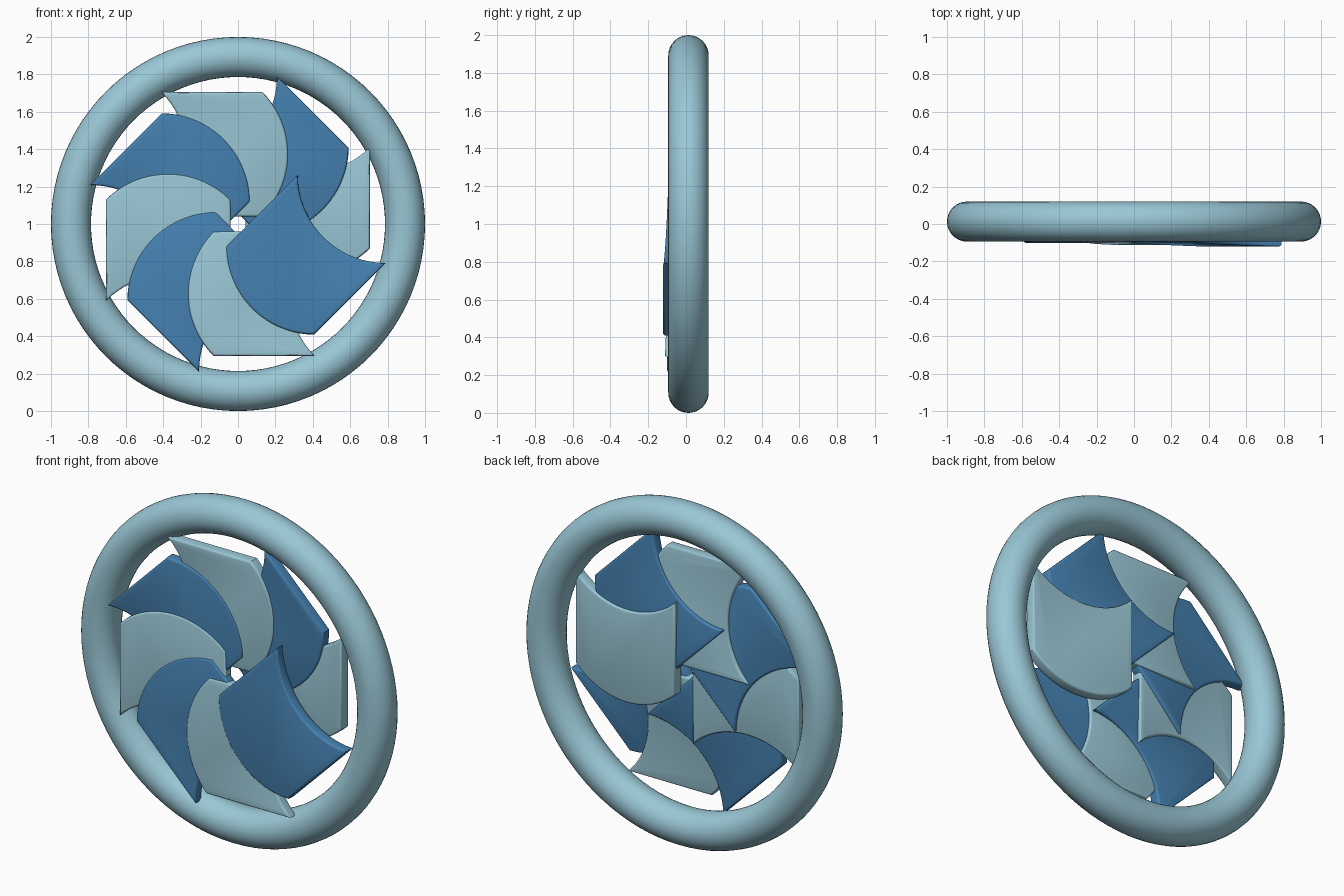
import bpy, bmesh
from math import radians, sqrt
from mathutils import Matrix

if "Cube" in bpy.data.objects:
    bpy.data.objects.remove(bpy.data.objects["Cube"])


def material(name, rgb):
    m = bpy.data.materials.new(name)
    m.diffuse_color = (*rgb, 1)
    m.use_nodes = True
    m.node_tree.nodes["Principled BSDF"].inputs["Base Color"].default_value = m.diffuse_color
    return m


light = material("light_blue", (0.32, 0.57, 0.67))
blue = material("blue", (0.06, 0.22, 0.44))

# Outer ring
bpy.ops.mesh.primitive_torus_add(major_radius=0.893, minor_radius=0.107,
                                 major_segments=96, minor_segments=32,
                                 location=(0, 0.013, 1),
                                 rotation=(radians(90), 0, 0))
ring = bpy.context.object
ring.name = "outer_ring"
ring.data.materials.append(light)
bpy.ops.object.shade_smooth()

# Blade outline in x/z: straight inner and outer ends, matching curved sides
INNER, OUTER, LEFT, WIDTH, SAG = -0.04, -0.705, -0.13, 0.54, 0.137
THICK, STEPS = 0.065, 20
half = (INNER - OUTER) / 2
radius = (half ** 2 + SAG ** 2) / (2 * SAG)
side = []
for i in range(STEPS + 1):
    t = -half + 2 * half * i / STEPS
    side.append((LEFT - (sqrt(radius ** 2 - t ** 2) - radius + SAG),
                 (INNER + OUTER) / 2 + t))
outline = side + [(x + WIDTH, z) for x, z in reversed(side)]


def blade(index):
    bm = bmesh.new()
    front = bm.faces.new([bm.verts.new((x, 0, z)) for x, z in outline])
    ext = bmesh.ops.extrude_face_region(bm, geom=[front], use_keep_orig=True)
    moved = [g for g in ext["geom"] if isinstance(g, bmesh.types.BMVert)]
    bmesh.ops.translate(bm, verts=moved, vec=(0, THICK, 0))
    bmesh.ops.recalc_face_normals(bm, faces=bm.faces)
    # Round the rims of both faces
    rims = [e for e in bm.edges
            if abs(e.verts[0].co.y - e.verts[1].co.y) < 1e-5]
    bmesh.ops.bevel(bm, geom=rims, offset=0.012, segments=3, profile=0.5,
                    affect='EDGES', clamp_overlap=True)
    mesh = bpy.data.meshes.new(f"blade_{index + 1}")
    bm.to_mesh(mesh)
    bm.free()
    obj = bpy.data.objects.new(mesh.name, mesh)
    bpy.context.collection.objects.link(obj)
    mesh.materials.append(blue if index % 2 else light)
    # Fan the blades round the hub, each a little further forward
    obj.matrix_world = (Matrix.Translation((0, -0.019 - 0.0103 * index, 1))
                        @ Matrix.Rotation(-radians(90 + 45 * index), 4, 'Y')
                        @ Matrix.Rotation(radians(-2.5), 4, 'X'))
    bpy.ops.object.select_all(action='DESELECT')
    obj.select_set(True)
    bpy.context.view_layer.objects.active = obj
    bpy.ops.object.shade_smooth_by_angle(angle=radians(35))


for k in range(8):
    blade(k)
